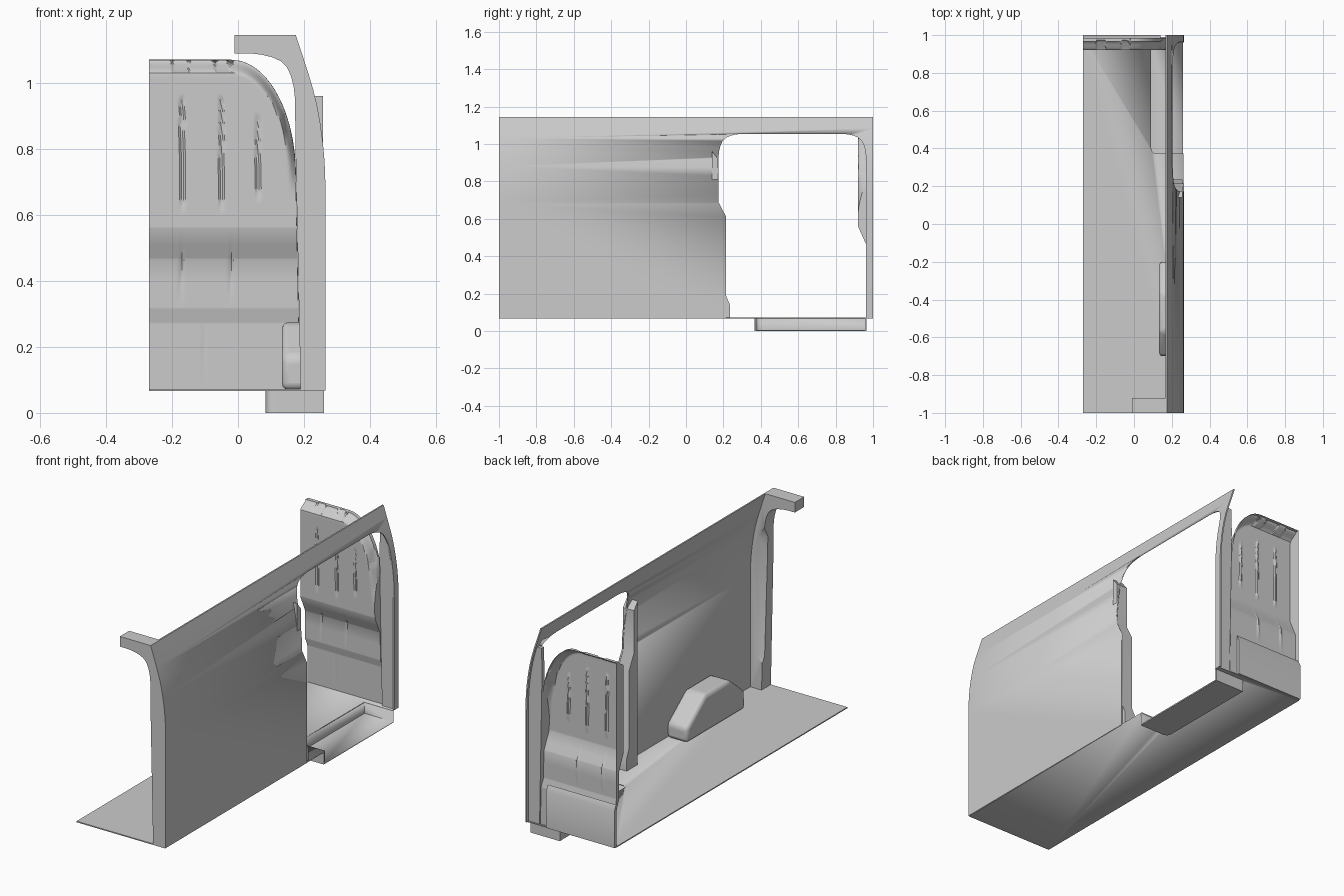
import bpy, bmesh
from math import hypot, radians
from mathutils import Vector

if "Cube" in bpy.data.objects:
    bpy.data.objects.remove(bpy.data.objects["Cube"])


def finish(name, bm, smooth=True):
    bmesh.ops.recalc_face_normals(bm, faces=bm.faces)
    me = bpy.data.meshes.new(name)
    bm.to_mesh(me)
    bm.free()
    ob = bpy.data.objects.new(name, me)
    bpy.context.collection.objects.link(ob)
    if smooth:
        bpy.ops.object.select_all(action='DESELECT')
        ob.select_set(True)
        bpy.context.view_layer.objects.active = ob
        bpy.ops.object.shade_smooth_by_angle(angle=radians(30))
    return ob


def prism(name, pts, axis, a, b):
    """Extrude a 2D outline along an axis from a to b."""
    place = {'X': lambda p, t: (t, p[0], p[1]),
             'Y': lambda p, t: (p[0], t, p[1]),
             'Z': lambda p, t: (p[0], p[1], t)}[axis]
    bm = bmesh.new()
    lo = [bm.verts.new(place(p, a)) for p in pts]
    hi = [bm.verts.new(place(p, b)) for p in pts]
    bm.faces.new(lo)
    bm.faces.new(hi)
    n = len(pts)
    for i in range(n):
        j = (i + 1) % n
        bm.faces.new((lo[i], lo[j], hi[j], hi[i]))
    return finish(name, bm)


def rounded(pts, steps=7):
    """Points may carry a third value: the corner radius."""
    out = []
    for i, p in enumerate(pts):
        c = Vector(p[:2])
        if len(p) < 3:
            out.append(c)
            continue
        u = (Vector(pts[i - 1][:2]) - c).normalized() * p[2]
        v = (Vector(pts[(i + 1) % len(pts)][:2]) - c).normalized() * p[2]
        for k in range(steps + 1):
            s = k / steps * 1.0
            # blend of circle-like corner
            w = 1 - (1 - (1 - s) ** 2) ** 0.5
            e = 1 - (1 - s ** 2) ** 0.5
            w, e = (w + (1 - s) ** 2) / 1, (e + s ** 2) / 1
            out.append(c + u * (1 - s) ** 2 * 0.9 + v * s ** 2 * 0.9
                       + (u * (1 - s) + v * s) * 0.1 * abs(1 - 2 * s))
    return out


def cut(ob, cutter, keep=False):
    m = ob.modifiers.new('cut', 'BOOLEAN')
    m.operation = 'DIFFERENCE'
    m.solver = 'EXACT'
    m.object = cutter
    bpy.context.view_layer.objects.active = ob
    bpy.ops.object.modifier_apply(modifier=m.name)
    if not keep:
        bpy.data.objects.remove(cutter)


# Outer side panel with its curved upper section
side = [(.265, .068), (.265, .68), (.264, .73), (.261, .78), (.256, .83), (.249, .88),
        (.240, .93), (.228, .98), (.213, 1.03), (.195, 1.085), (.175, 1.145)]
inner = [(x - .008, z) for x, z in side]
panel = prism('side_panel', side + inner[::-1], 'Y', -1, 1)
door = rounded([(.215, 0), (.215, .61), (.173, .69), (.173, 1.055, .13),
                (.963, 1.055, .13), (.963, 0)])
cut(panel, prism('door_cutter', door, 'X', .1, .4))

# Rear door frame: post, curved corner and roof bar, with a stopped chamfer
frame = inner + rounded([(-.01, 1.145), (-.01, 1.09), (.172, 1.09, .14), (.174, .82), (.19, .068)])
rear = prism('rear_door_frame', frame, 'Y', -1, -.92)
bm = bmesh.new()
rings = [[bm.verts.new(v) for v in ((.14, -.90, z), (.14, -.90 - r, z), (.165 + r, -.90, z))]
         for z, r in ((.17, .03), (.25, .075), (.90, .075), (.98, .02))]
for a, b in zip(rings, rings[1:]):
    for i in range(3):
        j = (i + 1) % 3
        bm.faces.new((a[i], a[j], b[j], b[i]))
bm.faces.new(rings[0])
bm.faces.new(rings[-1])
cut(rear, finish('chamfer_cutter', bm))

# Front end wall and door pillars
end = prism('end_wall', [(x - .001, z) for x, z in side] + [(-.27, 1.145), (-.27, .068)],
            'Y', .985, 1)
cut(end, prism('recess_cutter', [(.235, .41), (.235, .33), (.20, .28), (.145, .19), (.145, .13),
                                 (.165, .13), (.165, .18), (.215, .25), (.215, .31)],
               'Y', .99, 1.1))
prism('end_wall_lower_panel', [(.986, .07), (1.0, .07), (1.0, .27), (.986, .30)], 'X', -.27, .14)
prism('front_door_pillar', inner[:-2] + [(.178, 1.03), (.175, .9), (.19, .068)], 'Y', .965, .986)
prism('middle_door_pillar', [(.14, .068), (.235, .068), (.235, .14), (.214, .19), (.214, .61),
                             (.172, .69), (.172, .92), (.14, .96)], 'X', .192, .258)

# Floor and recessed step well
floor = prism('floor', [(-.27, -1), (.262, -1), (.262, .99), (-.27, .99)], 'Z', .066, .072)
step = prism('step_well', rounded([(.26, .365), (.083, .365, .035), (.083, .965), (.26, .965)]),
             'Z', 0, .071)
well = prism('well_cutter', rounded([(.4, .374), (.091, .374, .03), (.091, .957), (.4, .957)]),
             'Z', .007, .2)
cut(step, well, True)
cut(floor, well)

# Wheel arch cover
arch = prism('wheel_arch', [(-.70, .07), (-.70, .17), (-.57, .275), (-.36, .275),
                            (-.20, .15), (-.20, .07)], 'X', .133, .258)
b = arch.modifiers.new('soft_edges', 'BEVEL')
b.width = .02
b.segments = 3
b.limit_method = 'ANGLE'

# Moulded partition: stepped depth profile with a sloping rounded edge
steps = [(.07, .982), (.275, .980), (.315, .962), (.465, .962), (.56, .92), (1.2, .92)]


def clamp(t):
    return max(0, min(1, t))


def depth(x, z):
    for (z0, y0), (z1, y1) in zip(steps, steps[1:]):
        if z <= z1:
            base = y0 + (y1 - y0) * (z - z0) / (z1 - z0)
            break
    s = 1 - hypot(max(0, x + .02) / .195, max(0, z - .72) / .35)
    t = clamp(1 - s / .12) * clamp((z - .62) / .25)
    t = t * t * (3 - 2 * t)
    y = base + (.975 - base) * t * .85
    # pockets along the top and down the curved edge
    if z > 1.035 and (-.20 < x < -.15 or -.07 < x < -.025):
        y += .008
    if .84 < z < .91 and x > .14:
        y += .008
    # shallow vertical grooves
    for gx, z0, z1 in ((-.17, .62, .95), (-.05, .62, .95), (.06, .66, .9),
                       (-.17, .36, .5), (-.02, .36, .5), (-.1, .13, .26)):
        if abs(x - gx) < .006 and z0 < z < z1:
            y += .005
    return min(y, .984)


def edge(z):
    if z < .72:
        return .188 - .013 * clamp((z - .07) / .65)
    return -.02 + .195 * max(0, 1 - ((z - .72) / .35) ** 2) ** .5


zs = [.07, .13, .2, .27, .275, .315, .32, .36, .40, .465, .47, .51, .56, .565]
zs += [.565 + .505 * (1 - (1 - k / 44) ** 1.5) for k in range(1, 45)]
bm = bmesh.new()
grid = []
N = 72
for z in zs:
    xe = edge(z)
    row = [bm.verts.new((x, depth(x, z), z))
           for x in (-.27 + (xe + .27) * k / N for k in range(N + 1))]
    row.append(bm.verts.new((xe + .0005, .986, z)))
    row.insert(0, bm.verts.new((-.27, .986, z)))
    grid.append(row)
grid.append([bm.verts.new((v.co.x, .986, 1.0705)) for v in grid[-1]])
for r0, r1 in zip(grid, grid[1:]):
    for k in range(len(r0) - 1):
        bm.faces.new((r0[k], r0[k + 1], r1[k + 1], r1[k]))
finish('moulded_partition', bm)
